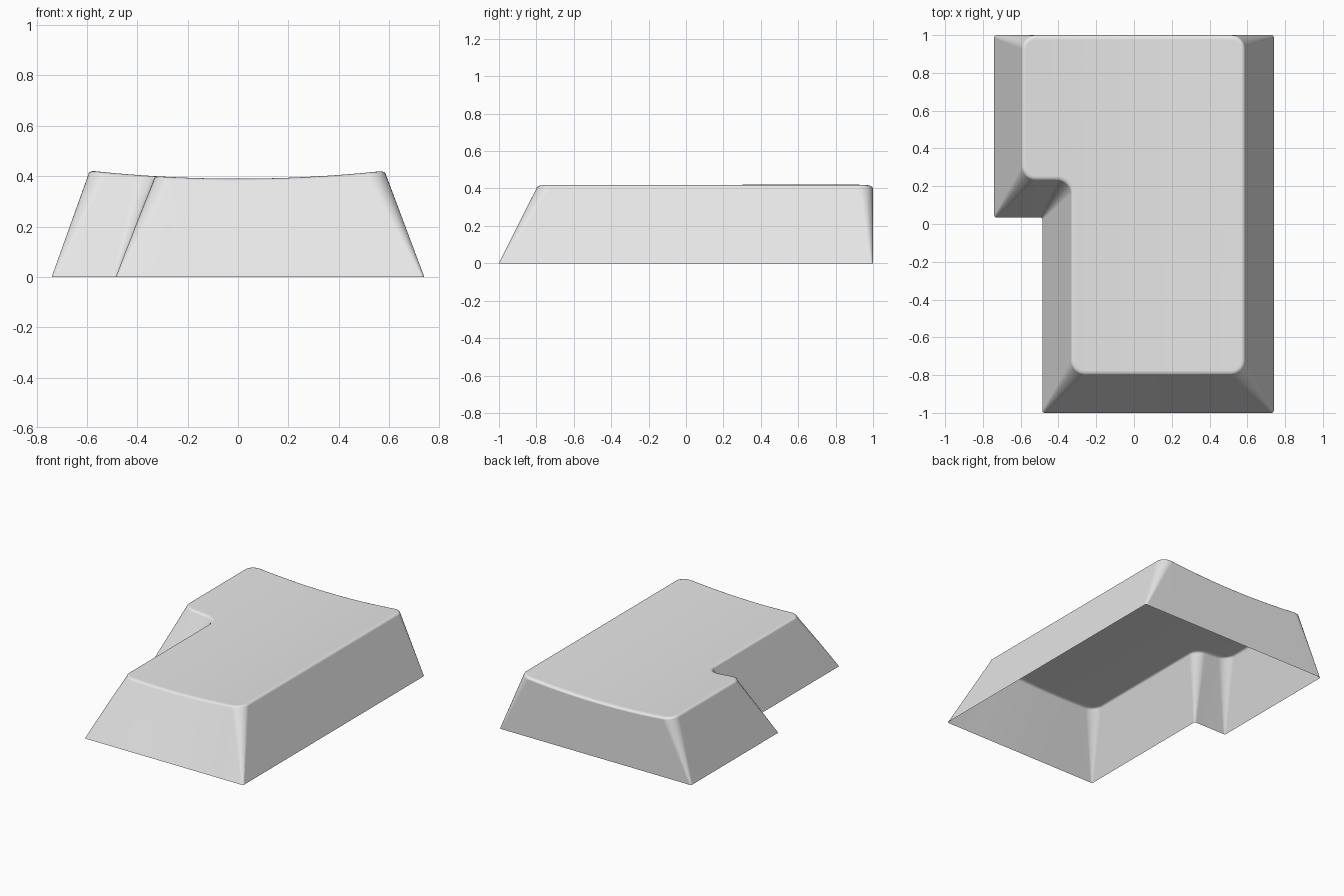
import bpy, bmesh, math
from mathutils import Vector

if "Cube" in bpy.data.objects:
    bpy.data.objects.remove(bpy.data.objects["Cube"])

# L-shaped outlines, counter-clockwise: wide base and narrower top
BASE = [(-.74, 1), (-.74, .035), (-.485, .035), (-.485, -1), (.74, -1), (.74, 1)]
TOP = [(-.595, 1), (-.595, .23), (-.335, .23), (-.335, -.8), (.588, -.8), (.588, 1)]
SEG = 8


def outline(corners, radius, inset=0.0):
    """Rounded outline, optionally moved inwards."""
    pts = [Vector(c) for c in corners]
    out = []
    for i, p in enumerate(pts):
        d1 = (p - pts[i - 1]).normalized()
        d2 = (pts[(i + 1) % len(pts)] - p).normalized()
        convex = d1.x * d2.y - d1.y * d2.x > 0
        r = radius - inset if convex else radius + inset
        n = Vector((-d1.y - d2.y, d1.x + d2.x))
        centre = p + n * inset + (d2 - d1) * r
        for k in range(SEG + 1):
            a = math.pi / 2 * k / SEG
            out.append(centre + (d1 * math.sin(a) - d2 * math.cos(a)) * r)
    return out


def dish(x):
    """Height of the scooped top."""
    return .39 + .092 * min(abs(x), .59) ** 2


# Rings from base to rounded top rim; z is a fraction of the dish height
rings = [(outline(BASE, .012), 0.0)]
for k in range(5):
    a = math.pi / 2 * k / 4
    rings.append((outline(TOP, .075, .025 * (1 - math.cos(a))),
                  1 - .04 * (1 - math.sin(a))))

bm = bmesh.new()
loops = [[bm.verts.new((p.x, p.y, t)) for p in pts] for pts, t in rings]
for lo, hi in zip(loops, loops[1:]):
    for i in range(len(lo)):
        j = (i + 1) % len(lo)
        bm.faces.new((lo[i], lo[j], hi[j], hi[i]))
bm.faces.new(loops[-1])  # top; the underside stays open

# Cut into strips, then bend the top into its cylindrical scoop
for i in range(20):
    bmesh.ops.bisect_plane(bm, geom=bm.verts[:] + bm.edges[:] + bm.faces[:],
                           dist=1e-5, plane_co=(-.57 + .06 * i, 0, 0),
                           plane_no=(1, 0, 0))
for v in bm.verts:
    v.co.z *= dish(v.co.x)

mesh = bpy.data.meshes.new("keycap_shell")
bm.to_mesh(mesh)
bm.free()
shell = bpy.data.objects.new("keycap_shell", mesh)
bpy.context.collection.objects.link(shell)

grey = bpy.data.materials.new("light grey plastic")
grey.diffuse_color = (.8, .8, .8, 1)
grey.use_nodes = True
grey.node_tree.nodes["Principled BSDF"].inputs["Base Color"].default_value = grey.diffuse_color
mesh.materials.append(grey)

# Smooth shading with flat-looking large faces
bpy.context.view_layer.objects.active = shell
shell.select_set(True)
bpy.ops.object.shade_smooth_by_angle(angle=math.radians(35))
weighted = shell.modifiers.new("weighted_normals", 'WEIGHTED_NORMAL')
weighted.keep_sharp = True
